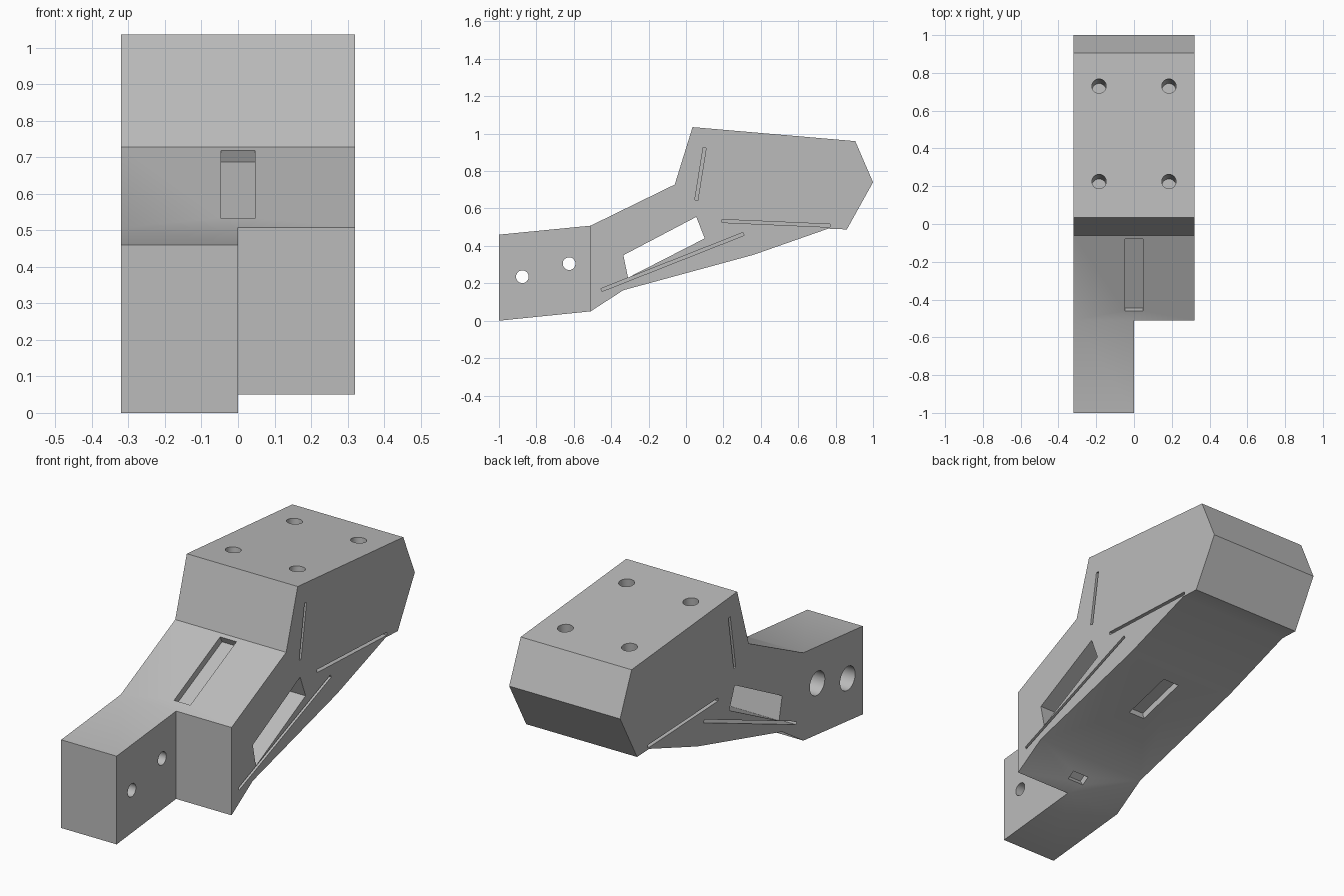
import bpy
import bmesh
from math import atan2, hypot, pi
from mathutils import Matrix, Vector

cube = bpy.data.objects.get("Cube")
if cube:
    bpy.data.objects.remove(cube, do_unlink=True)

HALF = 0.32

grey = bpy.data.materials.new("plain grey")
grey.use_nodes = True
color = (0.5, 0.5, 0.5, 1)
grey.diffuse_color = color
grey.node_tree.nodes["Principled BSDF"].inputs["Base Color"].default_value = color


def add_object(name, bm):
    bmesh.ops.recalc_face_normals(bm, faces=bm.faces)
    mesh = bpy.data.meshes.new(name)
    bm.to_mesh(mesh)
    bm.free()
    mesh.materials.append(grey)
    obj = bpy.data.objects.new(name, mesh)
    bpy.context.collection.objects.link(obj)
    return obj


def prism(name, outline, x0, x1):
    """Side outline of (y, z) points, extruded along x."""
    bm = bmesh.new()
    face = bm.faces.new([bm.verts.new((x0, y, z)) for y, z in outline])
    moved = bmesh.ops.extrude_face_region(bm, geom=[face])["geom"]
    verts = [v for v in moved if isinstance(v, bmesh.types.BMVert)]
    bmesh.ops.translate(bm, verts=verts, vec=(x1 - x0, 0, 0))
    return add_object(name, bm)


def bar(name, start, end, width, x0, x1):
    """Straight bar centred on the line start-end in the side plane."""
    a, b = Vector(start), Vector(end)
    d = (b - a).normalized()
    n = Vector((-d.y, d.x)) * width / 2
    return prism(name, [a - n, b - n, b + n, a + n], x0, x1)


def cylinder(name, radius, depth, matrix):
    bm = bmesh.new()
    bmesh.ops.create_cone(bm, cap_ends=True, segments=32, radius1=radius,
                          radius2=radius, depth=depth, matrix=matrix)
    return add_object(name, bm)


# Main body, with the front tongue in the same outline
body = prism("bracket_body", [
    (-1, 0), (-0.51, 0.05), (-0.335, 0.163), (0.36, 0.352), (0.76, 0.492),
    (0.86, 0.488), (1, 0.74), (0.905, 0.96), (0.035, 1.035),
    (-0.057, 0.738), (-0.06, 0.728), (-0.51, 0.508), (-1, 0.46)], -HALF, HALF)

cutters = []

# Empty half beside the tongue, and the window through the sides
cutters.append(prism("tongue_notch", [(-1.2, -0.2), (-0.51, -0.2),
                                      (-0.51, 0.8), (-1.2, 0.8)], 0, 0.5))
cutters.append(prism("side_window", [(-0.335, 0.35), (0.055, 0.555),
                                     (0.1, 0.44), (-0.31, 0.23)], -0.5, 0.5))

# Thin blind slits on both sides
slits = [((0.055, 0.645), (0.1, 0.925)),
         ((0.193, 0.533), (0.77, 0.508)),
         ((-0.452, 0.164), (0.308, 0.464))]
for start, end in slits:
    for side in (-1, 1):
        cutters.append(bar("side_slit", start, end, 0.016,
                           side * (HALF - 0.1), side * 0.4))

# Shallow pockets in the sloped top and the underside
pockets = [((-0.46, 0.533), (-0.08, 0.718)),
           ((0.02, 0.26), (0.285, 0.332)),
           ((-0.45, 0.089), (-0.41, 0.115))]
for start, end in pockets:
    cutters.append(bar("pocket", start, end, 0.07, -0.047, 0.047))

# Screw holes across the tongue, with wide recesses on the outer side
turn = Matrix.Rotation(pi / 2, 4, "Y")
for y, z in [(-0.875, 0.235), (-0.625, 0.305)]:
    cutters.append(cylinder("tongue_hole", 0.034, 1,
                            Matrix.Translation((0, y, z)) @ turn))
    cutters.append(cylinder("tongue_recess", 0.062, 0.2,
                            Matrix.Translation((-HALF, y, z)) @ turn))

# Blind holes square to the top face
tilt = Matrix.Rotation(-atan2(0.075, 0.87), 4, "X")
for x in (-0.185, 0.185):
    for y in (0.225, 0.73):
        z = 1.035 - (y - 0.035) * 0.075 / 0.87
        cutters.append(cylinder("top_hole", 0.038, 0.56,
                                Matrix.Translation((x, y, z)) @ tilt))

# Cut everything out of the body
bpy.context.view_layer.objects.active = body
for cutter in cutters:
    cutter.hide_render = True
    mod = body.modifiers.new("cut", "BOOLEAN")
    mod.operation = "DIFFERENCE"
    mod.solver = "EXACT"
    mod.object = cutter
    bpy.ops.object.modifier_apply(modifier=mod.name)
    bpy.data.objects.remove(cutter, do_unlink=True)

bpy.ops.object.select_all(action="DESELECT")
body.select_set(True)
bpy.ops.object.shade_smooth_by_angle(angle=0.5)
